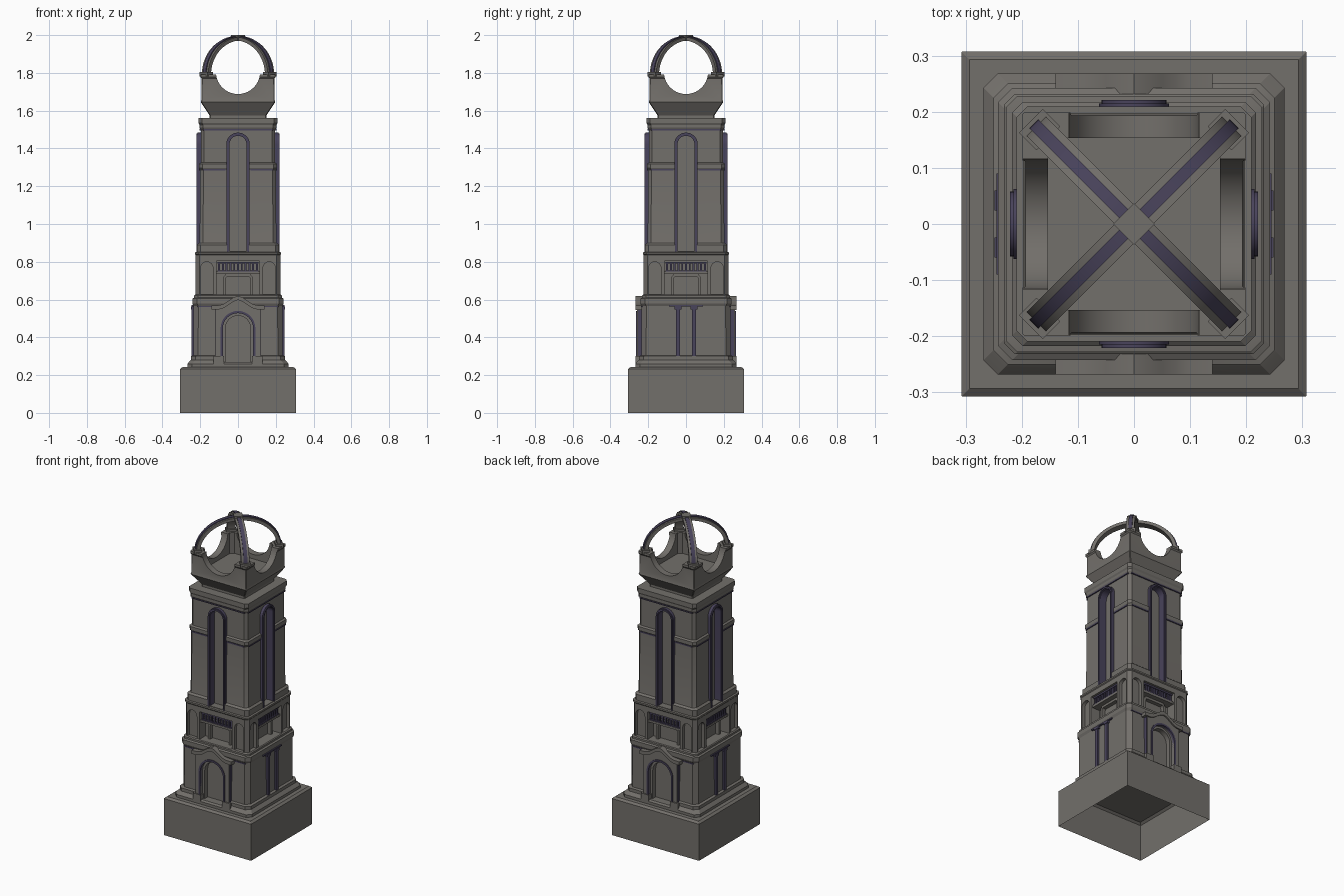
import bpy, bmesh, math
from mathutils import Matrix

if "Cube" in bpy.data.objects:
    bpy.data.objects.remove(bpy.data.objects["Cube"])


def material(name, col):
    m = bpy.data.materials.new(name)
    m.diffuse_color = (*col, 1)
    m.use_nodes = True
    m.node_tree.nodes["Principled BSDF"].inputs["Base Color"].default_value = m.diffuse_color
    return m


STONE = material("grey stone", (0.17, 0.16, 0.146))
PURPLE = material("dark purple trim", (0.066, 0.056, 0.105))


def finish(name, bm, mat, angle=0.0):
    bmesh.ops.recalc_face_normals(bm, faces=bm.faces[:])
    bm.transform(Matrix.Rotation(angle, 4, 'Z'))
    me = bpy.data.meshes.new(name)
    bm.to_mesh(me)
    bm.free()
    me.materials.append(mat)
    ob = bpy.data.objects.new(name, me)
    bpy.context.collection.objects.link(ob)
    return ob


def loft(name, levels, ch, mat=STONE, bottom=True):
    """Stack of square rings with chamfered corners: levels are (half width, z)."""
    bm = bmesh.new()
    rings = []
    for h, z in levels:
        c = h - ch
        pts = [(h, -c), (h, c), (c, h), (-c, h), (-h, c), (-h, -c), (-c, -h), (c, -h)]
        rings.append([bm.verts.new((x, y, z)) for x, y in pts])
    for a, b in zip(rings, rings[1:]):
        for i in range(8):
            j = (i + 1) % 8
            bm.faces.new((a[i], a[j], b[j], b[i]))
    if bottom:
        bm.faces.new(rings[0])
    bm.faces.new(rings[-1])
    return finish(name, bm, mat)


def extrude(name, pts, y0, y1, mat=STONE, angle=0.0):
    """Front-facing outline (x, z) given depth from distance y0 to y1 off the axis."""
    bm = bmesh.new()
    f = bm.faces.new([bm.verts.new((x, -y0, z)) for x, z in pts])
    g = bmesh.ops.extrude_face_region(bm, geom=[f])['geom']
    for v in g:
        if isinstance(v, bmesh.types.BMVert):
            v.co.y = -y1
    return finish(name, bm, mat, angle)


def rect(x0, x1, z0, z1):
    return [(x0, z0), (x1, z0), (x1, z1), (x0, z1)]


def arch(w, z0, top, cx=0.0, h=None, n=16):
    h = h or w
    return ([(cx + w, z0)] +
            [(cx + w * math.cos(math.pi * i / n), top - h + h * math.sin(math.pi * i / n))
             for i in range(n + 1)] + [(cx - w, z0)])


def arch_band(wo, wi, z0, top):
    return arch(wo, z0, top) + arch(wi, z0, top - wo + wi)[::-1]


def cut(ob, cutters):
    for c in cutters:
        c.hide_render = True
        m = ob.modifiers.new("cut", 'BOOLEAN')
        m.operation, m.solver, m.object = 'DIFFERENCE', 'EXACT', c
    dg = bpy.context.evaluated_depsgraph_get()
    me = bpy.data.meshes.new_from_object(ob.evaluated_get(dg))
    ob.modifiers.clear()
    ob.data = me
    for c in cutters:
        bpy.data.objects.remove(c)


SIDES = [k * math.pi / 2 for k in range(4)]

# Hollow plinth
loft("plinth", [(0.307, 0), (0.307, 0.232), (0.293, 0.243)], 0.0005, bottom=False)

# Lower storey with stepped foot and cornice
lower = loft("lower_storey", [(0.268, 0.24), (0.268, 0.26), (0.255, 0.275), (0.25, 0.28), (0.25, 0.30),
                              (0.236, 0.305), (0.235, 0.565), (0.242, 0.58), (0.242, 0.605),
                              (0.23, 0.612)], 0.025)
cut(lower, [extrude("cutter", arch(0.08, 0.27, 0.53), 0.21, 0.30, angle=a) for a in SIDES[::2]])

# Gabled portals, front and back
half = [(0.14, 0.568), (0.1, 0.57), (0.075, 0.577), (0.05, 0.594), (0.025, 0.611), (0, 0.62)]
top = half + [(-x, z) for x, z in half[-2::-1]]
under = [(x, z - 0.022) for x, z in top]
for a in SIDES[::2]:
    wall = [(0.118, 0.27)] + [(max(-0.118, min(0.118, x)), z - 0.02) for x, z in top] + [(-0.118, 0.27)]
    portal = extrude("portal", wall, 0.22, 0.26, angle=a)
    cut(portal, [extrude("cutter", arch(0.08, 0.20, 0.53), 0.19, 0.30, angle=a)])
    extrude("portal_coping", top + under[::-1], 0.225, 0.268, angle=a)
    extrude("portal_step", rect(-0.13, -0.075, 0.245, 0.30), 0.23, 0.268, angle=a)
    extrude("portal_step", rect(0.075, 0.13, 0.245, 0.30), 0.23, 0.268, angle=a)
    extrude("portal_trim", arch_band(0.092, 0.08, 0.30, 0.54), 0.25, 0.265, PURPLE, a)
    extrude("door_frame", arch_band(0.081, 0.066, 0.27, 0.53), 0.20, 0.24, angle=a)
    for s in (-1, 1):
        extrude("portal_edge_trim", rect(s * 0.118 - 0.003, s * 0.118 + 0.003, 0.30, 0.55),
                0.23, 0.255, PURPLE, a)
        extrude("cornice_trim", rect(s * 0.175 - 0.04, s * 0.175 + 0.04, 0.56, 0.567),
                0.23, 0.239, PURPLE, a)

# Paired columns on the left and right of the lower storey
for a in SIDES[1::2]:
    for s in (-1, 1):
        x = s * 0.042
        extrude("side_column", rect(x - 0.011, x + 0.011, 0.30, 0.555), 0.23, 0.247, PURPLE, a)
        extrude("column_capital", rect(x - 0.018, x + 0.018, 0.548, 0.563), 0.23, 0.249, PURPLE, a)
    extrude("column_lintel", rect(-0.09, 0.09, 0.562, 0.57), 0.23, 0.245, PURPLE, a)

# Balcony storey with niches
balcony = loft("balcony_storey", [(0.232, 0.60), (0.232, 0.622), (0.224, 0.628), (0.224, 0.835),
                                  (0.228, 0.84), (0.228, 0.85), (0.215, 0.853)], 0.02)
cutters = []
for a in SIDES:
    cutters.append(extrude("cutter", rect(-0.115, 0.115, 0.626, 0.803), 0.16, 0.3, angle=a))
    for s in (-1, 1):
        cutters.append(extrude("cutter", arch(0.032, 0.627, 0.80, s * 0.165), 0.203, 0.3, angle=a))
cut(balcony, cutters)
for a in SIDES:
    extrude("balcony_slab", rect(-0.116, 0.116, 0.735, 0.748), 0.155, 0.215, angle=a)
    extrude("balcony_door_frame", [(0.08, 0.61), (0.08, 0.715), (0.065, 0.735), (-0.065, 0.735), (-0.08, 0.715),
                                   (-0.08, 0.61), (-0.066, 0.61), (-0.066, 0.71), (-0.06, 0.72), (0.06, 0.72),
                                   (0.066, 0.71), (0.066, 0.61)], 0.155, 0.185, angle=a)
    extrude("balustrade_rail", rect(-0.108, 0.108, 0.79, 0.80), 0.195, 0.213, PURPLE, a)
    extrude("balustrade_foot", rect(-0.108, 0.108, 0.745, 0.754), 0.195, 0.213, PURPLE, a)
    for i in range(11):
        x = -0.1 + 0.02 * i
        extrude("baluster", rect(x - 0.005, x + 0.005, 0.75, 0.795), 0.199, 0.209, PURPLE, a)

# Tall shaft with cornices and arched recesses
shaft = loft("shaft", [(0.217, 0.845), (0.217, 0.89), (0.205, 0.90), (0.203, 0.91), (0.201, 1.285),
                       (0.207, 1.297), (0.207, 1.318), (0.197, 1.325), (0.197, 1.495), (0.204, 1.51),
                       (0.204, 1.525), (0.209, 1.535), (0.209, 1.562)], 0.018)
cut(shaft, [extrude("cutter", arch(0.05, 0.856, 1.472), 0.17, 0.3, angle=a) for a in SIDES])
for a in SIDES:
    extrude("window_frame", arch_band(0.062, 0.045, 0.852, 1.484), 0.165, 0.215, PURPLE, a)
    extrude("window_ridge", arch_band(0.058, 0.049, 0.852, 1.480), 0.21, 0.221, PURPLE, a)
    extrude("upper_trim", rect(-0.185, 0.185, 1.496, 1.503), 0.19, 0.204, PURPLE, a)
    for s in (-1, 1):
        extrude("shaft_trim", rect(s * 0.125 - 0.06, s * 0.125 + 0.06, 1.283, 1.291),
                0.195, 0.207, PURPLE, a)

# Flared crown with scooped sides
crown = loft("crown", [(0.15, 1.555), (0.15, 1.575), (0.197, 1.645), (0.194, 1.655), (0.193, 1.77),
                       (0.199, 1.778), (0.199, 1.792)], 0.004)
circle = [(0.117 * math.cos(2 * math.pi * i / 40), 1.805 + 0.117 * math.sin(2 * math.pi * i / 40))
          for i in range(40)]
cut(crown, [loft("cutter", [(0.153, 1.66), (0.153, 1.9)], 0.02),
            extrude("cutter", circle, -0.3, 0.3),
            extrude("cutter", circle, -0.301, 0.301, angle=SIDES[1])])

# Crossing ribs and the top block
for a in (math.pi / 4, 3 * math.pi / 4):
    def rib(wo, wi, to, ti):
        return arch(wo, 1.785, to, h=to - 1.79, n=32) + arch(wi, 1.785, ti, h=ti - 1.79, n=32)[::-1]
    extrude("crown_rib", rib(0.247, 0.226, 1.990, 1.972), -0.024, 0.024, angle=a)
    extrude("rib_trim", rib(0.253, 0.240, 1.995, 1.984), -0.011, 0.011, PURPLE, a)
    for s in (-1, 1):
        extrude("rib_foot", rect(s * 0.238 - 0.022, s * 0.238 + 0.022, 1.78, 1.805), -0.03, 0.03, angle=a)
extrude("top_block", rect(-0.026, 0.026, 1.968, 2.0), -0.026, 0.026, angle=math.pi / 4)

# Smooth only the curved surfaces
for ob in bpy.data.objects:
    ob.select_set(True)
    bpy.context.view_layer.objects.active = ob
bpy.ops.object.shade_smooth_by_angle(angle=math.radians(20))
